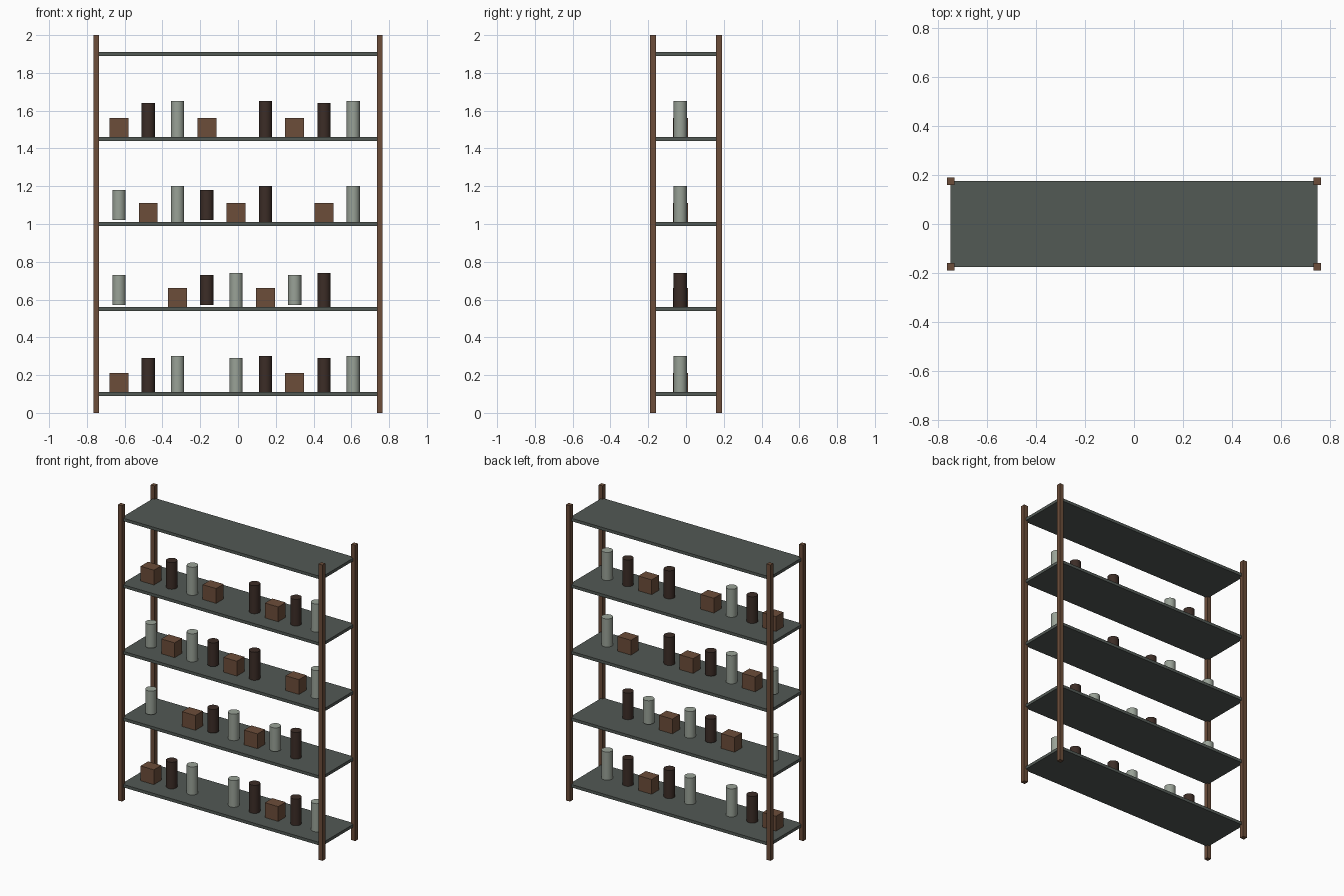
import bpy, math

if "Cube" in bpy.data.objects:
    bpy.data.objects.remove(bpy.data.objects["Cube"])


def material(name, rgb):
    m = bpy.data.materials.new(name)
    m.diffuse_color = (*rgb, 1)
    m.use_nodes = True
    m.node_tree.nodes["Principled BSDF"].inputs["Base Color"].default_value = m.diffuse_color
    return m


WOOD = material("brown_wood", (0.15, 0.075, 0.042))
METAL = material("grey_green_metal", (0.085, 0.10, 0.09))
DARK = material("dark_brown", (0.045, 0.026, 0.02))
PALE = material("pale_grey_green", (0.32, 0.36, 0.31))


def box(name, size, loc, mat):
    bpy.ops.mesh.primitive_cube_add(size=1, location=loc)
    ob = bpy.context.object
    ob.name = name
    ob.scale = size
    bpy.ops.object.transform_apply(location=False, rotation=False, scale=True)
    ob.data.materials.append(mat)


def can(name, height, loc, mat):
    bpy.ops.mesh.primitive_cylinder_add(vertices=20, radius=0.035, depth=height, location=loc)
    ob = bpy.context.object
    ob.name = name
    ob.data.materials.append(mat)
    bpy.ops.object.shade_smooth_by_angle(angle=math.radians(30))


# Corner posts
for x, side in ((-0.75, "left"), (0.75, "right")):
    for y, end in ((-0.175, "front"), (0.175, "back")):
        box(f"post_{end}_{side}", (0.03, 0.03, 2), (x, y, 1), WOOD)

# Shelves, and the items on each: B box, D dark can, L pale can, . gap
rows = (
    "B D18 L20 . L18 D20 B D18 L20",
    "L16 . B D16 L18 B L16 D18 .",
    "L16 B L20 D16 B D20 . B L20",
    "B D18 L20 B . D20 B D18 L20",
    "",
)
for r, row in enumerate(rows):
    z = 0.1 + 0.45 * r
    box(f"shelf_{r + 1}", (1.5, 0.35, 0.02), (0, 0, z), METAL)
    for i, item in enumerate(row.split()):
        x = -0.63 + 0.155 * i
        if item == "B":
            box(f"box_{r + 1}_{i + 1}", (0.1, 0.08, 0.1), (x, -0.03, z + 0.06), WOOD)
        elif item != ".":
            can(f"can_{r + 1}_{i + 1}", int(item[1:]) / 100, (x, -0.03, z + 0.1),
                DARK if item[0] == "D" else PALE)
